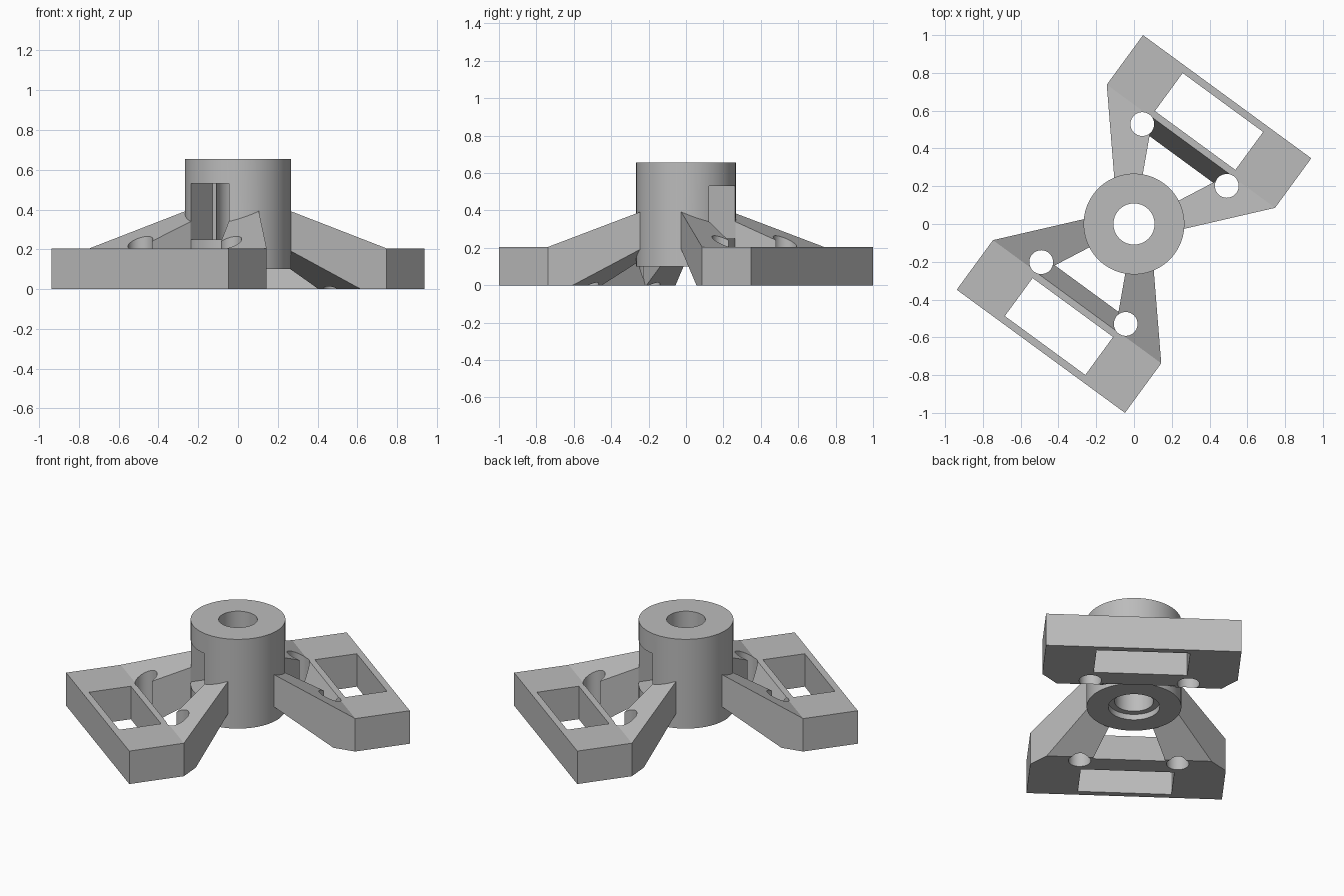
import bpy, bmesh
from math import radians
from mathutils import Matrix

if "Cube" in bpy.data.objects:
    bpy.data.objects.remove(bpy.data.objects["Cube"], do_unlink=True)

grey = bpy.data.materials.new("plain grey")
grey.use_nodes = True
grey.diffuse_color = (0.5, 0.5, 0.5, 1)
grey.node_tree.nodes["Principled BSDF"].inputs["Base Color"].default_value = (0.5, 0.5, 0.5, 1)


def add_object(name, bm):
    bmesh.ops.recalc_face_normals(bm, faces=bm.faces)
    mesh = bpy.data.meshes.new(name)
    bm.to_mesh(mesh)
    bm.free()
    mesh.materials.append(grey)
    obj = bpy.data.objects.new(name, mesh)
    bpy.context.collection.objects.link(obj)
    return obj


def loft(name, bottom, top):
    """Solid between two matching rings of points."""
    bm = bmesh.new()
    a = [bm.verts.new(p) for p in bottom]
    b = [bm.verts.new(p) for p in top]
    bm.faces.new(a)
    bm.faces.new(b)
    for i in range(len(a)):
        j = (i + 1) % len(a)
        bm.faces.new((a[i], a[j], b[j], b[i]))
    return add_object(name, bm)


def prism(name, plan, z0, z1):
    return loft(name, [(x, y, z0) for x, y in plan], [(x, y, z1) for x, y in plan])


def box(name, x, y0, y1, z0, z1):
    return prism(name, [(-x, y0), (x, y0), (x, y1), (-x, y1)], z0, z1)


def cylinder(name, r, z0, z1, x=0, y=0, sides=64):
    bm = bmesh.new()
    bmesh.ops.create_cone(bm, cap_ends=True, segments=sides, radius1=r, radius2=r, depth=z1 - z0,
                          matrix=Matrix.Translation((x, y, (z0 + z1) / 2)))
    return add_object(name, bm)


def combine(target, tool, operation):
    """Apply a boolean and discard the tool."""
    mod = target.modifiers.new("boolean", "BOOLEAN")
    mod.operation, mod.object, mod.solver = operation, tool, "EXACT"
    bpy.context.view_layer.update()
    mesh = bpy.data.meshes.new_from_object(target.evaluated_get(bpy.context.evaluated_depsgraph_get()))
    target.modifiers.remove(mod)
    target.data = mesh
    bpy.data.objects.remove(tool, do_unlink=True)


def make_wing(name):
    # Side profile: flat foot block with a sloping arm
    profile = [(0.835, 0), (0.835, 0.205), (0.51, 0.205), (0.1, 0.41), (0.1, 0.217), (0.41, 0)]
    wing = loft(name, [(-0.7, y, z) for y, z in profile], [(0.7, y, z) for y, z in profile])
    # Tapered outline seen from above
    half = [(0.552, 0.9), (0.552, 0.51), (0.198, 0.1), (0.18, 0.05)]
    outline = half + [(-x, y) for x, y in reversed(half)]
    combine(wing, prism("outline", outline, -1, 1), "INTERSECT")
    # Wedge gap between the arms, with a leaning end wall
    gap = loft("gap",
               [(0, 0, -0.1), (0.188, 0.381, -0.1), (-0.188, 0.381, -0.1)],
               [(0, 0, 0.6), (0.335, 0.682, 0.6), (-0.335, 0.682, 0.6)])
    combine(wing, gap, "DIFFERENCE")
    # Window and two bolt holes
    combine(wing, box("window", 0.264, 0.548, 0.797, -0.1, 0.5), "DIFFERENCE")
    for side in (-1, 1):
        combine(wing, cylinder("bolt_hole", 0.063, -0.1, 0.7, side * 0.277, 0.453, 40), "DIFFERENCE")
    return wing


# Hub with two opposite wings
body = cylinder("hub_bracket", 0.267, 0.1, 0.655)
for i in range(2):
    wing = make_wing("wing")
    wing.data.transform(Matrix.Rotation(radians(180 * i), 4, "Z"))
    combine(body, wing, "UNION")

# Side pockets opening into the bore
for i in range(2):
    pocket = box("pocket", 0.119, 0.056, 0.28, 0.25, 0.53)
    pocket.data.transform(Matrix.Rotation(radians(180 * i), 4, "Z"))
    combine(body, pocket, "DIFFERENCE")

# Bore and shallow counterbore underneath
combine(body, cylinder("bore", 0.109, -0.1, 0.9), "DIFFERENCE")
combine(body, cylinder("counterbore", 0.145, -0.1, 0.135), "DIFFERENCE")

body.data.transform(Matrix.Rotation(radians(-36.2), 4, "Z"))

bpy.ops.object.select_all(action="DESELECT")
body.select_set(True)
bpy.context.view_layer.objects.active = body
bpy.ops.object.shade_smooth_by_angle(angle=radians(25))
